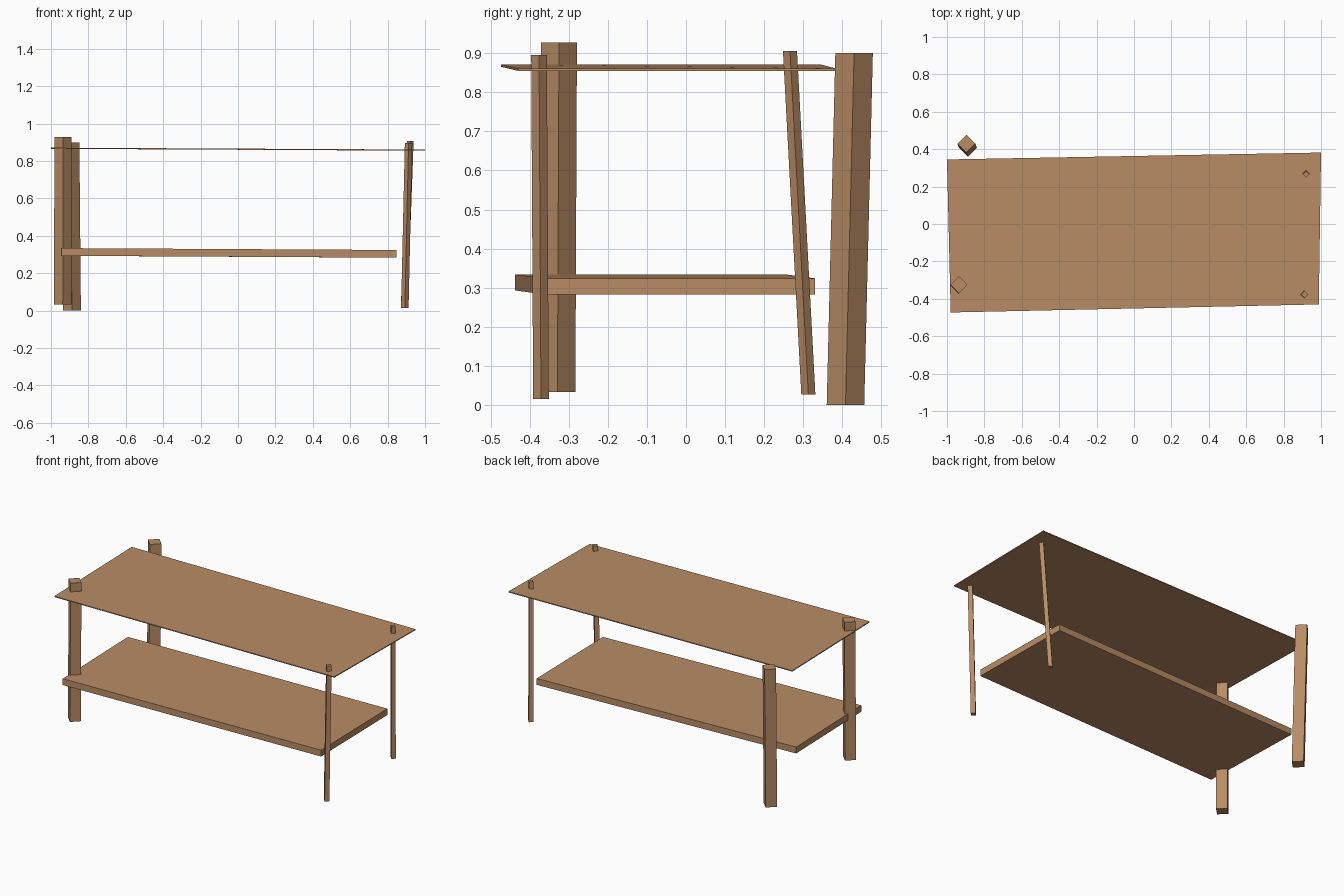
import bpy, bmesh

if "Cube" in bpy.data.objects:
    bpy.data.objects.remove(bpy.data.objects["Cube"])

wood = bpy.data.materials.new("warm wood")
wood.diffuse_color = (0.485, 0.262, 0.130, 1)
wood.use_nodes = True
wood.node_tree.nodes["Principled BSDF"].inputs["Base Color"].default_value = wood.diffuse_color


def prism(name, bottom, top):
    """Solid between two matching four-cornered rings (counter-clockwise)."""
    bm = bmesh.new()
    lo = [bm.verts.new(p) for p in bottom]
    hi = [bm.verts.new(p) for p in top]
    bm.faces.new(lo[::-1])
    bm.faces.new(hi)
    for i in range(4):
        j = (i + 1) % 4
        bm.faces.new((lo[i], lo[j], hi[j], hi[i]))
    bmesh.ops.recalc_face_normals(bm, faces=bm.faces)
    mesh = bpy.data.meshes.new(name)
    bm.to_mesh(mesh)
    bm.free()
    mesh.materials.append(wood)
    obj = bpy.data.objects.new(name, mesh)
    bpy.context.collection.objects.link(obj)


def board(name, corners, z_left, z_right, thick):
    """Slightly skewed board; corners run front-left, front-right, back-right, back-left."""
    top = [(x, y, z_left if x < 0 else z_right) for x, y in corners]
    prism(name, [(x, y, z - thick) for x, y, z in top], top)


def leg(name, foot, head, r):
    """Leaning square leg, turned 45 degrees; r is half its diagonal."""
    def ring(c):
        return [(c[0] + dx * r, c[1] + dy * r, c[2])
                for dx, dy in ((1, 0), (0, 1), (-1, 0), (0, -1))]
    prism(name, ring(foot), ring(head))


# Thin table top and thicker lower shelf
board("table_top", [(-0.98, -0.473), (0.988, -0.43), (1.0, 0.382), (-1.0, 0.345)],
      0.871, 0.861, 0.006)
board("lower_shelf", [(-0.945, -0.437), (0.847, -0.363), (0.835, 0.33), (-0.965, 0.255)],
      0.334, 0.324, 0.041)

# Two thick legs on the left, two thin legs on the right
leg("front_left_leg", (-0.937, -0.329, 0.033), (-0.936, -0.325, 0.927), 0.046)
leg("back_left_leg", (-0.888, 0.408, 0.0), (-0.896, 0.430, 0.900), 0.048)
leg("front_right_leg", (0.892, -0.371, 0.015), (0.912, -0.376, 0.895), 0.020)
leg("back_right_leg", (0.889, 0.313, 0.027), (0.921, 0.266, 0.906), 0.018)
